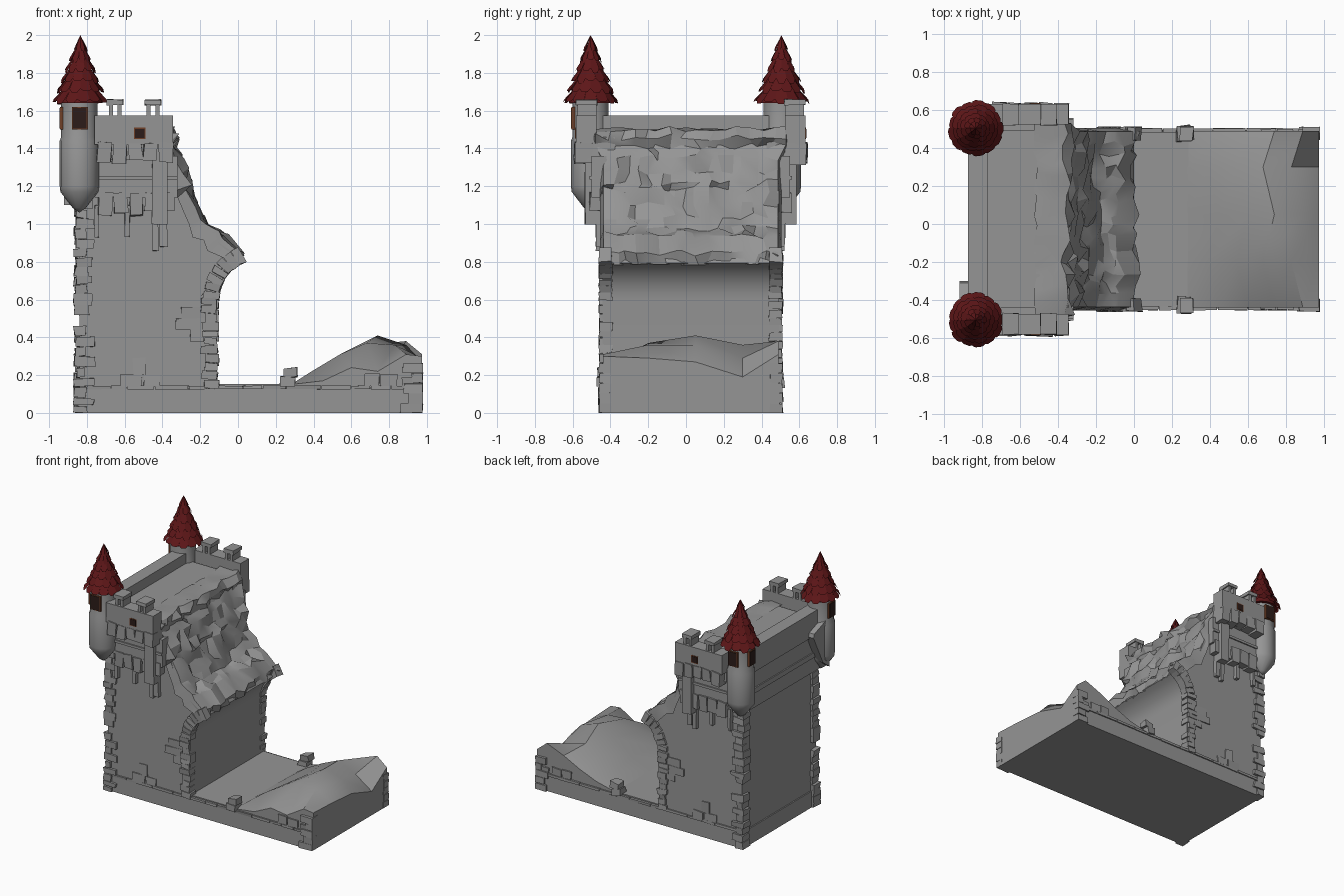
import bpy, bmesh, math, random
from mathutils import Matrix, Vector

if "Cube" in bpy.data.objects:
    bpy.data.objects.remove(bpy.data.objects["Cube"])

random.seed(7)
R = random.uniform
YC = 0.025            # middle plane of the building


def material(name, col):
    m = bpy.data.materials.new(name)
    m.diffuse_color = (*col, 1)
    m.use_nodes = True
    m.node_tree.nodes["Principled BSDF"].inputs["Base Color"].default_value = m.diffuse_color
    return m


stone = material("stone_grey", (0.3, 0.3, 0.3))
red = material("roof_red", (0.11, 0.008, 0.009))
brown = material("frame_brown", (0.16, 0.05, 0.02))
dark = material("pane_dark", (0.025, 0.012, 0.01))


def finish(bm, name, mat=None, smooth=None):
    bmesh.ops.recalc_face_normals(bm, faces=bm.faces)
    me = bpy.data.meshes.new(name)
    bm.to_mesh(me)
    bm.free()
    ob = bpy.data.objects.new(name, me)
    bpy.context.collection.objects.link(ob)
    me.materials.append(mat or stone)
    if smooth:
        bpy.ops.object.select_all(action='DESELECT')
        bpy.context.view_layer.objects.active = ob
        ob.select_set(True)
        bpy.ops.object.shade_smooth_by_angle(angle=math.radians(smooth))
    return ob


def box(bm, x, y, z, rot=0, jit=0):
    """Box from (min, max) ranges, turned about y, corners jittered."""
    c = Vector((sum(x) / 2, sum(y) / 2, sum(z) / 2))
    m = Matrix.Translation(c) @ Matrix.Rotation(rot, 4, 'Y') @ Matrix.Diagonal(
        (x[1] - x[0], abs(y[1] - y[0]), z[1] - z[0], 1))
    for v in bmesh.ops.create_cube(bm, size=1, matrix=m)['verts']:
        v.co += Vector((R(-jit, jit), R(-jit, jit), R(-jit, jit)))
        v.co.z = max(v.co.z, 0)


def side(s, d0, d1):
    """y range at distances d0..d1 from the middle plane on side s."""
    return sorted((YC + s * d0, YC + s * d1))


def prism(name, pts, axis, lo, hi, smooth=None):
    """Extrude an outline of (u, z) points along axis 'X' or 'Y'."""
    bm = bmesh.new()
    f = bm.faces.new([bm.verts.new((u, lo, z) if axis == 'Y' else (lo, u, z)) for u, z in pts])
    d = (0, hi - lo, 0) if axis == 'Y' else (hi - lo, 0, 0)
    ext = bmesh.ops.extrude_face_region(bm, geom=[f])['geom']
    bmesh.ops.translate(bm, vec=d, verts=[v for v in ext if isinstance(v, bmesh.types.BMVert)])
    return finish(bm, name, None, smooth)


def lathe(name, prof, n, cx, cy, mat=None):
    bm = bmesh.new()
    vs = [bm.verts.new((cx + r, cy, z)) for r, z in prof]
    es = [bm.edges.new(p) for p in zip(vs, vs[1:])]
    bmesh.ops.spin(bm, geom=vs + es, cent=(cx, cy, 0), axis=(0, 0, 1), angle=math.tau, steps=n)
    bmesh.ops.remove_doubles(bm, verts=bm.verts, dist=0.0005)
    return finish(bm, name, mat, 40)


def grid(name, rows, smooth):
    bm = bmesh.new()
    g = [[bm.verts.new(p) for p in r] for r in rows]
    for a, b in zip(g, g[1:]):
        for i in range(len(a) - 1):
            bm.faces.new((a[i], a[i + 1], b[i + 1], b[i]))
    return finish(bm, name, None, smooth)


# plinth and floor
bm = bmesh.new()
box(bm, (-0.85, 0.975), (-0.445, 0.495), (0, 0.13))
box(bm, (-0.2, 0.4), (-0.435, 0.485), (0.1, 0.152))
finish(bm, "plinth")

# main wall block with half arch
arc = [(0.11 + 0.222 * math.cos(math.radians(a)), 0.6 + 0.222 * math.sin(math.radians(a)))
       for a in range(180, 115, -10)]
prism("main_block", [(-0.84, 0.1), (-0.112, 0.1)] + arc +
      [(-0.04, 0.86), (-0.13, 0.92), (-0.22, 1.0), (-0.3, 1.22), (-0.37, 1.44), (-0.42, 1.495),
       (-0.84, 1.495)], 'Y', YC - 0.468, YC + 0.468, 30)

# rear curtain wall with stepped ledges, parapet and turret buttress
bm = bmesh.new()
box(bm, (-0.855, -0.77), (-0.47, 0.51), (1.08, 1.4))
box(bm, (-0.865, -0.77), (-0.49, 0.52), (1.2, 1.24))
box(bm, (-0.875, -0.77), (-0.49, 0.52), (1.38, 1.575))
finish(bm, "rear_parapet")
prism("turret_buttress", [(-0.5, 1.1), (-0.42, 1.16), (-0.3, 1.4), (-0.31, 1.43), (-0.5, 1.5)],
      'X', -0.92, -0.84)

# broken rock face: wavy profile swept across the width
prof = [(-0.52, 1.5), (-0.42, 1.505), (-0.36, 1.50), (-0.33, 1.46), (-0.35, 1.415), (-0.31, 1.35),
        (-0.285, 1.28), (-0.262, 1.22), (-0.26, 1.18), (-0.225, 1.1), (-0.2, 1.04), (-0.17, 0.98),
        (-0.12, 0.955), (-0.07, 0.93), (0.01, 0.85), (-0.01, 0.785)]
rows = []
N = 16
for j in range(-1, N + 1):
    end = j in (-1, N)
    t = min(max(j, 0), N - 1) / (N - 1) * 2 - 1
    row = []
    for i, (x, z) in enumerate(prof):
        amp = 0.012 if i < 2 else 0.027
        half = 0.505 if z > 1.4 else 0.462
        if end:
            low = max(0, 1.15 - z)
            fall = R(0, 1) * (1 if i % 2 else 0.2)
            row.append((x - 0.06 - low * 0.4 * fall, YC + t * (half + 0.018),
                        z - 0.04 - low * 0.4 * fall if z < 1.4 else z - 0.05))
        else:
            yj = 0 if abs(t) == 1 else R(-0.022, 0.022)
            row.append((x + R(-amp, amp), YC + t * half + yj,
                        z + R(-amp, amp) * (0.1 if i == 15 else 0.7)))
    rows.append(row)
grid("rock_face", rows, 22)

# rubble mound
xs = [0.28, 0.42, 0.57, 0.71, 0.86, 0.975]
ys = [-0.44, -0.2, 0.05, 0.3, 0.49]
hs = [[.15, .17, .24, .22, .31, .30], [.15, .22, .31, .37, .36, .29], [.15, .23, .33, .41, .36, .27],
      [.15, .22, .30, .36, .29, .19], [.15, .19, .25, .32, .38, .31]]
rows = [[(x + (0.03 * (-1) ** k if 0.3 < x < 0.9 else 0), y, h) for x, h in zip(xs, r)]
        for k, (y, r) in enumerate(zip(ys, hs))]
rows.insert(0, [(x, ys[0], 0.12) for x in xs])
rows.append([(x, ys[-1], 0.12) for x in xs])
rows = [[(r[0][0], r[0][1], 0.12)] + r + [(r[-1][0], r[-1][1], 0.12)] for r in rows]
grid("rubble_mound", rows, 35)

# stones: corner quoins, arch bricks, edging and loose blocks on both sides
for s, label in ((-1, "front"), (1, "back")):
    bm = bmesh.new()
    z, k = 0.0, 0
    while z < 1.08:
        h = R(0.04, 0.06)
        if not 0.43 < z < 0.5:
            box(bm, (-0.862 + R(-0.008, 0.008), -0.8 + (k % 2) * 0.035 + R(-0.01, 0.01)),
                side(s, 0.4, 0.48 + R(0, 0.01)), (z, z + h - 0.004), R(-.06, .06), 0.005)
        z, k = z + h, k + 1
    finish(bm, label + "_corner_stones")

    bm = bmesh.new()
    z = 0.13
    while z < 0.58:
        h = R(0.035, 0.05)
        box(bm, (-0.185 + R(-0.015, 0.015), -0.107 + R(-0.01, 0.01)),
            side(s, 0.415, 0.485), (z, z + h - 0.003), R(-.06, .06), 0.004)
        z += h
    for a in range(175, 112, -10):
        c = math.radians(a)
        x, z = 0.11 + 0.252 * math.cos(c), 0.6 + 0.252 * math.sin(c)
        box(bm, (x - 0.042, x + 0.042), side(s, 0.415, 0.485), (z - 0.02, z + 0.02),
            -c + R(-.1, .1), 0.005)
    finish(bm, label + "_arch_stones")

    bm = bmesh.new()
    x = -0.8
    while x < 0.93:
        w = min(R(0.08, 0.2), 0.95 - x)
        box(bm, (x, x + w - 0.004), side(s, 0.44, 0.479), (0.125, 0.142 + R(0, .005)), 0, 0.002)
        x += w
    finish(bm, label + "_edging")

    bm = bmesh.new()
    for x0, x1, z0, z1 in ((-.62, -.51, .14, .205), (-.5, -.41, .14, .2), (-.555, -.49, .2, .29),
                           (-.3, -.18, .5, .56), (-.33, -.18, .44, .5), (-.25, -.18, .38, .44),
                           (.67, .75, .14, .21), (.755, .84, .14, .205), (.87, .93, .14, .19)):
        box(bm, (x0, x1), side(s, 0.42, 0.476), (z0, z1), 0, 0.004)
    box(bm, (0.225, 0.3), side(s, 0.41, 0.495), (0.14, 0.19), 0.1, 0.006)
    box(bm, (0.245, 0.315), side(s, 0.415, 0.49), (0.185, 0.235), -0.1, 0.006)
    for k in range(5):
        box(bm, (0.87 + 0.05 * (k % 2) + R(-.02, .02), 0.978), side(s, 0.42, 0.485),
            (k * .053, k * .053 + .05), 0, 0.003)
    finish(bm, label + "_wall_blocks")

    # overhanging gallery: walls, corbels, hanging strips, merlons
    bm = bmesh.new()
    box(bm, (-0.76, -0.32), side(s, 0.4, 0.525), (1.14, 1.36))
    box(bm, (-0.76, -0.32), side(s, 0.5, 0.535), (1.235, 1.255))
    box(bm, (-0.76, -0.345), side(s, 0.4, 0.55), (1.34, 1.46))
    box(bm, (-0.76, -0.345), side(s, 0.5, 0.607), (1.42, 1.575))
    finish(bm, label + "_gallery")
    bm = bmesh.new()
    for k in range(5):
        x = -0.745 + k * 0.082
        box(bm, (x, x + 0.074), side(s, 0.5, 0.615), (1.325 + R(-.01, .02), 1.43), R(-.06, .06), .006)
        box(bm, (x + .005, x + .078), side(s, 0.44, 0.535), (1.05 + R(-.01, .02), 1.165), R(-.08, .08), .006)
    box(bm, (-0.455, -0.375), side(s, 0.44, 0.56), (1.0, 1.43), 0, 0.004)
    for x, w, z0, z1 in ((-.76, .025, .93, 1.1), (-.6, .025, .93, 1.1),
                         (-.455, .035, .86, 1.02), (-.415, .04, .88, 1.02)):
        box(bm, (x, x + w), side(s, 0.44, 0.5), (z0, z1), 0, 0.004)
    finish(bm, label + "_corbels")
    bm = bmesh.new()
    for x in (-0.65, -0.45):
        box(bm, (x - 0.034, x - 0.012), side(s, 0.5, 0.6), (1.56, 1.64))
        box(bm, (x + 0.012, x + 0.034), side(s, 0.5, 0.6), (1.56, 1.64))
        box(bm, (x - 0.043, x + 0.043), side(s, 0.495, 0.607), (1.63, 1.658), 0, 0.003)
    finish(bm, label + "_merlons")

    # corner turret with tapered foot
    cx, cy = -0.84, s * 0.505
    lathe(label + "_turret", [(0, 1.06), (0.035, 1.085), (0.1, 1.17), (0.104, 1.2), (0.104, 1.44),
                              (0.096, 1.46), (0.096, 1.66), (0, 1.66)], 16, cx, cy)

    # windows on gallery and turret
    for name, mat, g, d in (("window_frame", brown, 0, 0), ("window_pane", dark, 0.006, 0.003)):
        bm = bmesh.new()
        box(bm, (-0.55 + g, -0.49 - g), side(s, 0.58, 0.609 + d), (1.45 + g, 1.51 - g))
        yo = cy + s * (0.102 + d)
        box(bm, (-0.88 + g, -0.795 - g), sorted((cy, yo)), (1.5 + g, 1.62 - g))
        box(bm, (cx - 0.102 - d, cx), (cy - 0.04 + g, cy + 0.04 - g), (1.5 + g, 1.62 - g))
        finish(bm, label + "_" + name, mat)

    # shingled conical roof: each tier flares out over the one below
    rx = -0.835
    lathe(label + "_roof_core", [(0, 1.64), (0.118, 1.64), (0.05, 1.83), (0, 2.0)], 14, rx, cy, red)
    bm = bmesh.new()
    T = 6
    for k in range(T):
        n = 13 - k
        z0, z1 = 1.645 + 0.055 * k, min(1.645 + 0.055 * k + 0.08, 2.0)
        r0, r1 = 0.146 * (1 - k / (T + 0.7)), 0.105 * (2.0 - z1) / 0.36
        for i in range(n):
            a, w = math.tau * (i + 0.5 * (k % 2)) / n, math.tau / n * 0.5
            dz, o = R(-0.012, 0.006), R(-0.006, 0.003)
            pts = [(-w, r1, z1), (w, r1, z1), (w, r0 + o - .006, z0 + .016), (w * .5, r0 + o, z0 + dz),
                   (-w * .5, r0 + o, z0 + dz), (-w, r0 + o - .006, z0 + .016)]
            bm.faces.new([bm.verts.new((rx + r * math.cos(a + u), cy + r * math.sin(a + u), z))
                          for u, r, z in pts])
    bmesh.ops.solidify(bm, geom=bm.faces[:], thickness=0.007)
    finish(bm, label + "_roof_shingles", red)
